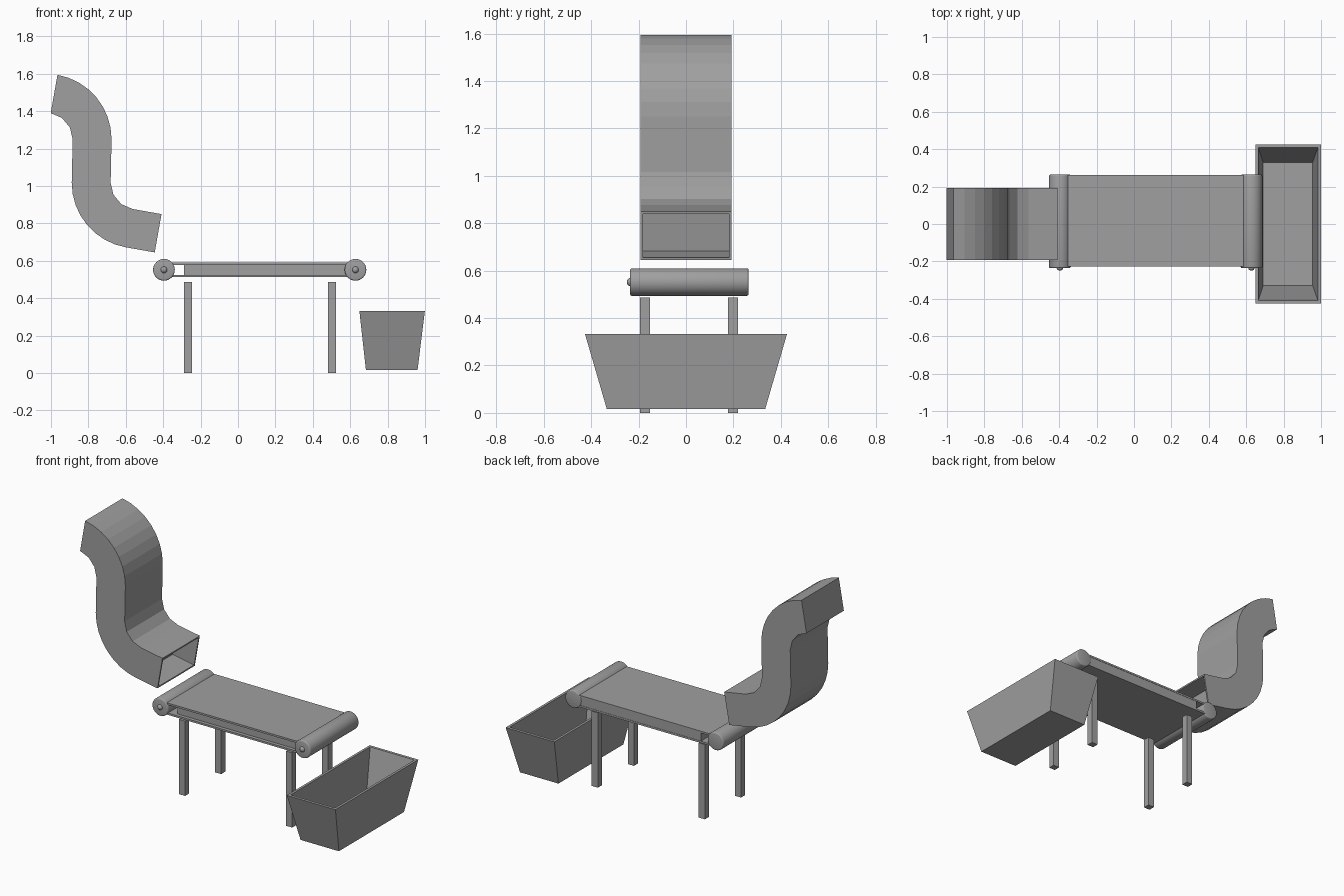
import bpy, bmesh
from math import sin, cos, radians, pi
from mathutils import Matrix, Vector

cube = bpy.data.objects.get("Cube")
if cube:
    bpy.data.objects.remove(cube, do_unlink=True)

grey = bpy.data.materials.new("plain grey")
grey.use_nodes = True
grey.diffuse_color = (0.35, 0.35, 0.35, 1)
grey.node_tree.nodes["Principled BSDF"].inputs["Base Color"].default_value = grey.diffuse_color


def finish(name, bm, smooth=False):
    bmesh.ops.recalc_face_normals(bm, faces=bm.faces)
    mesh = bpy.data.meshes.new(name)
    bm.to_mesh(mesh)
    bm.free()
    mesh.materials.append(grey)
    obj = bpy.data.objects.new(name, mesh)
    bpy.context.collection.objects.link(obj)
    if smooth:
        bpy.ops.object.select_all(action='DESELECT')
        obj.select_set(True)
        bpy.context.view_layer.objects.active = obj
        bpy.ops.object.shade_smooth_by_angle(angle=radians(40))
    return obj


def box(name, x0, x1, y0, y1, z0, z1):
    bm = bmesh.new()
    size = Matrix.Diagonal((x1 - x0, y1 - y0, z1 - z0, 1))
    mid = Matrix.Translation(((x0 + x1) / 2, (y0 + y1) / 2, (z0 + z1) / 2))
    bmesh.ops.create_cube(bm, size=1, matrix=mid @ size)
    return finish(name, bm)


def arc(cx, cz, r, a0, a1, steps):
    angles = [radians(a0 + (a1 - a0) * i / steps) for i in range(steps + 1)]
    return [(cx + r * cos(a), cz + r * sin(a)) for a in angles]


# S-shaped chute: side profile pushed across, with a pocket in the lower mouth
OUTER, INNER = 0.35, 0.142
upper, lower = (-1.026, 1.25), (-0.539, 1.017)
run = Vector((cos(radians(10)), -sin(radians(10)))) * 0.157
outer_low = arc(*lower, OUTER, 180, 260, 8)
inner_low = arc(*lower, INNER, 260, 180, 3)
mouth = [tuple(Vector(outer_low[-1]) + run), tuple(Vector(inner_low[0]) + run)]
profile = (arc(*upper, INNER, 80, 0, 3) + outer_low + mouth + inner_low
           + arc(*upper, OUTER, 0, 80, 8))
bm = bmesh.new()
side = bm.faces.new([bm.verts.new((x, -0.192, z)) for x, z in profile])
pushed = bmesh.ops.extrude_face_region(bm, geom=[side], use_keep_orig=True)
bmesh.ops.translate(bm, vec=(0, 0.384, 0),
                    verts=[g for g in pushed["geom"] if isinstance(g, bmesh.types.BMVert)])
bmesh.ops.recalc_face_normals(bm, faces=bm.faces)
mouth_mid = (Vector(mouth[0]) + Vector(mouth[1])) / 2
target = Vector((mouth_mid.x, 0, mouth_mid.y))
end = min(bm.faces, key=lambda f: (f.calc_center_median() - target).length)
bmesh.ops.inset_region(bm, faces=[end], thickness=0.01, use_even_offset=True)
pocket = bmesh.ops.extrude_discrete_faces(bm, faces=[end])["faces"][0]
bmesh.ops.translate(bm, verts=pocket.verts, vec=(-run.x, 0, -run.y))
finish("chute", bm)

# Conveyor: top and bottom belt sheets around a core
box("belt_top", -0.39, 0.63, -0.228, 0.262, 0.578, 0.59)
box("belt_bottom", -0.39, 0.63, -0.228, 0.262, 0.513, 0.525)
box("belt_core", -0.29, 0.63, -0.205, 0.26, 0.52, 0.584)

# End rollers with rounded rims, and an axle knob on the front of each
for label, x in (("feed", -0.396), ("drop", 0.628)):
    bm = bmesh.new()
    place = Matrix.Translation((x, 0.014, 0.552)) @ Matrix.Rotation(pi / 2, 4, 'X')
    bmesh.ops.create_cone(bm, cap_ends=True, segments=32, radius1=0.058, radius2=0.058,
                          depth=0.5, matrix=place)
    rims = [e for e in bm.edges if any(len(f.verts) > 4 for f in e.link_faces)]
    bmesh.ops.bevel(bm, geom=rims, offset=0.008, segments=3, profile=0.5, affect='EDGES')
    finish(label + "_roller", bm, True)
    bm = bmesh.new()
    bmesh.ops.create_uvsphere(bm, u_segments=16, v_segments=10, radius=0.018,
                              matrix=Matrix.Translation((x, -0.232, 0.552)))
    finish(label + "_axle_knob", bm, True)

# Four square legs
for end_name, x in (("feed", -0.267), ("drop", 0.503)):
    for side_name, y in (("front", -0.173), ("back", 0.198)):
        box(f"{side_name}_{end_name}_leg", x - 0.022, x + 0.022, y - 0.021, y + 0.021, 0, 0.486)

# Tapered open bin: rings up the outside, over the rim and down the inside
rings = [  # x middle, half x, half y, z
    (0.822, 0.138, 0.334, 0.016),
    (0.824, 0.175, 0.426, 0.332),
    (0.824, 0.159, 0.408, 0.332),
    (0.823, 0.132, 0.329, 0.022),
]
bm = bmesh.new()
loops = [[bm.verts.new((x + sx * hx, sy * hy, z))
          for sx, sy in ((-1, -1), (1, -1), (1, 1), (-1, 1))] for x, hx, hy, z in rings]
for a, b in zip(loops, loops[1:]):
    for i in range(4):
        j = (i + 1) % 4
        bm.faces.new((a[i], a[j], b[j], b[i]))
bm.faces.new(loops[0])
bm.faces.new(loops[-1])
finish("bin", bm)
